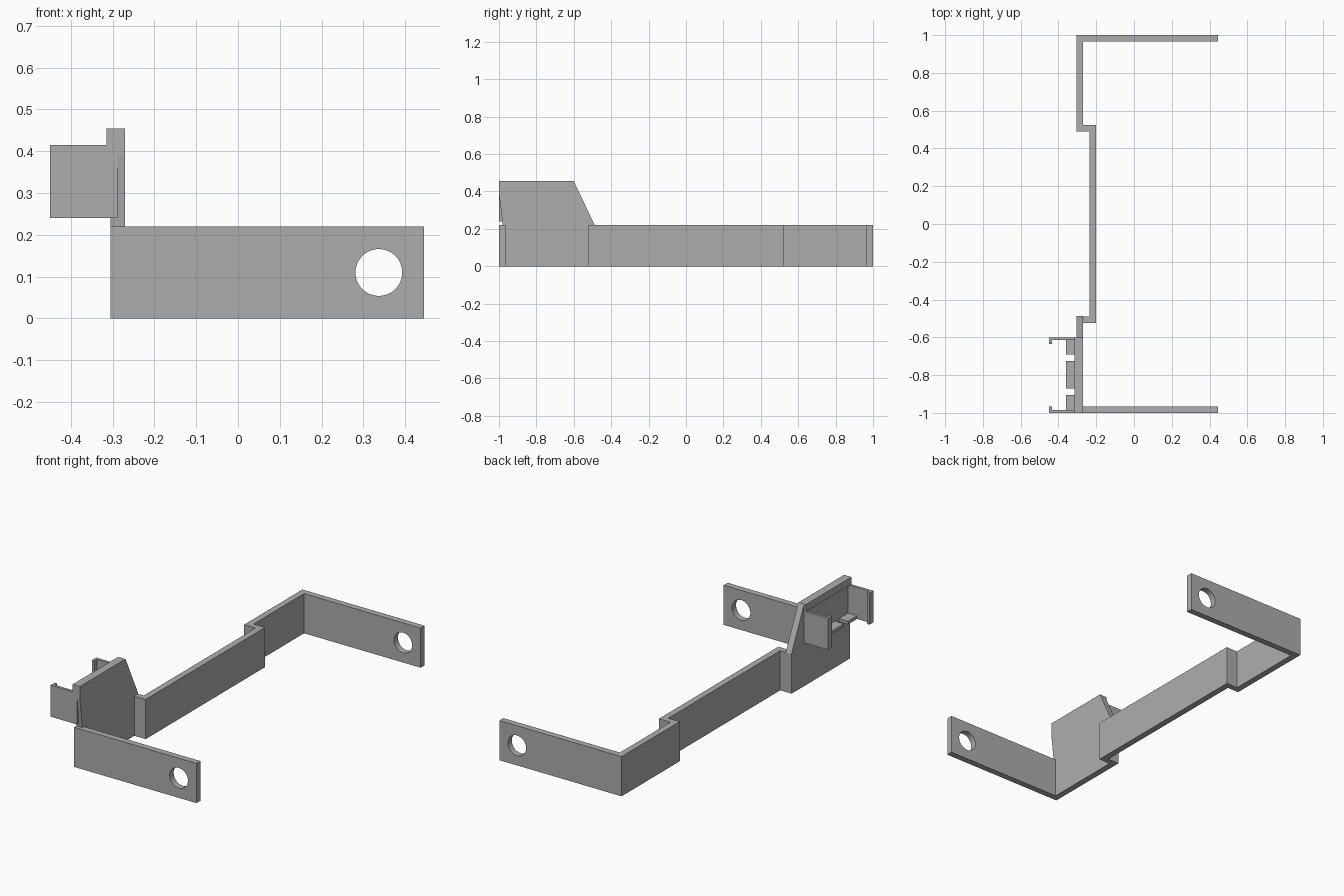
import bpy
import bmesh
import math
from mathutils import Vector

if "Cube" in bpy.data.objects:
    bpy.data.objects.remove(bpy.data.objects["Cube"], do_unlink=True)

grey = bpy.data.materials.new("plain_grey")
grey.use_nodes = True
grey.diffuse_color = (0.42, 0.42, 0.42, 1)
grey.node_tree.nodes["Principled BSDF"].inputs["Base Color"].default_value = (0.42, 0.42, 0.42, 1)


def prism(name, points, offset):
    """Extrude a flat outline of 3D points by an offset."""
    bm = bmesh.new()
    face = bm.faces.new([bm.verts.new(p) for p in points])
    result = bmesh.ops.extrude_face_region(bm, geom=[face], use_keep_orig=True)
    moved = [v for v in result["geom"] if isinstance(v, bmesh.types.BMVert)]
    bmesh.ops.translate(bm, verts=moved, vec=Vector(offset))
    bmesh.ops.recalc_face_normals(bm, faces=bm.faces)
    mesh = bpy.data.meshes.new(name)
    bm.to_mesh(mesh)
    bm.free()
    mesh.materials.append(grey)
    obj = bpy.data.objects.new(name, mesh)
    bpy.context.collection.objects.link(obj)
    return obj


def box(name, x, y, z):
    outline = [(x[0], y[0], z[0]), (x[1], y[0], z[0]), (x[1], y[1], z[0]), (x[0], y[1], z[0])]
    return prism(name, outline, (0, 0, z[1] - z[0]))


# Bent strap: half the outline, mirrored front to back
HEIGHT = 0.22
outer = [(0.445, 1), (-0.305, 1), (-0.305, 0.49), (-0.235, 0.49)]
inner = [(0.445, 0.965), (-0.27, 0.965), (-0.27, 0.523), (-0.2, 0.523)]
outline = outer + [(x, -y) for x, y in reversed(outer)]
outline += [(x, -y) for x, y in inner] + list(reversed(inner))
strap = prism("bent_strap", [(x, y, 0) for x, y in outline], (0, 0, HEIGHT))

# One hole through both arms
bpy.ops.mesh.primitive_cylinder_add(vertices=48, radius=0.056, depth=3,
                                    location=(0.337, 0, 0.11), rotation=(math.pi / 2, 0, 0))
cutter = bpy.context.object
cutter.name = "hole_cutter"
cutter.data.materials.append(grey)
cutter.hide_render = True
cut = strap.modifiers.new("holes", "BOOLEAN")
cut.object = cutter
cut.solver = "EXACT"
bpy.context.view_layer.objects.active = strap
bpy.ops.object.modifier_apply(modifier=cut.name)
bpy.data.objects.remove(cutter, do_unlink=True)

# Raised plate with sloped ends
profile = [(-0.98, HEIGHT), (-1, 0.39), (-1, 0.455), (-0.6, 0.455), (-0.488, HEIGHT)]
prism("raised_plate", [(-0.305, y, z) for y, z in profile], (0.035, 0, 0))
box("plate_top_lip", (-0.315, -0.304), (-1, -0.6), (0.415, 0.455))

# Clip walls with inward hooks
for side, edge, inward in (("front", -1, 1), ("rear", -0.6, -1)):
    points = [(-0.288, 0), (-0.45, 0), (-0.45, 0.035), (-0.435, 0.035), (-0.435, 0.015), (-0.288, 0.015)]
    prism(side + "_clip_wall", [(x, edge + inward * d, 0.24) for x, d in points], (0, 0, 0.175))

# Small support tabs between the clip walls
for name, y in (("front", (-0.985, -0.905)), ("middle", (-0.87, -0.725)), ("rear", (-0.69, -0.615))):
    box(name + "_support_tab", (-0.36, -0.304), y, (0.24, 0.258))
